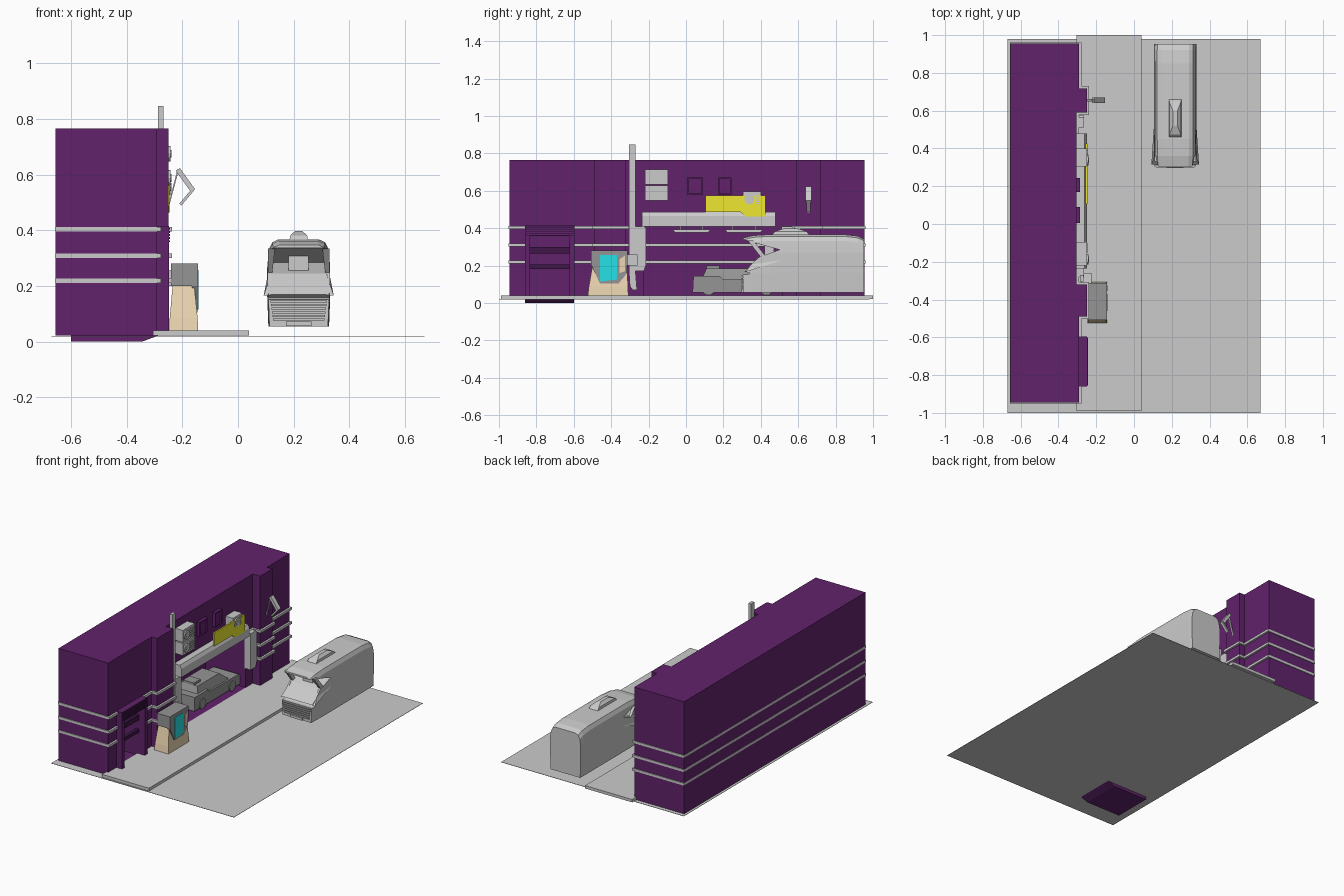
import bpy, bmesh, math
from mathutils import Vector


def mat(name, rgb):
    m = bpy.data.materials.new(name)
    m.diffuse_color = (*rgb, 1)
    return m


PURPLE = mat("purple", (0.12, 0.016, 0.147))
DARK = mat("dark_purple", (0.05, 0.008, 0.065))
YELLOW = mat("yellow", (0.85, 0.8, 0.03))
BEIGE = mat("beige", (0.85, 0.68, 0.45))
CYAN = mat("cyan", (0.02, 0.75, 0.8))
GREY = mat("mid_grey", (0.3, 0.3, 0.3))


def loft(name, rings, m=None):
    """Skin a list of equal-length rings and cap both ends."""
    bm = bmesh.new()
    vs = [[bm.verts.new(p) for p in r] for r in rings]
    n = len(rings[0])
    for a, b in zip(vs, vs[1:]):
        for i in range(n):
            bm.faces.new((a[i], a[(i + 1) % n], b[(i + 1) % n], b[i]))
    bm.faces.new(vs[0])
    bm.faces.new(vs[-1])
    bmesh.ops.recalc_face_normals(bm, faces=bm.faces)
    me = bpy.data.meshes.new(name)
    bm.to_mesh(me)
    bm.free()
    o = bpy.data.objects.new(name, me)
    bpy.context.collection.objects.link(o)
    if m:
        me.materials.append(m)
    return o


def prism(name, pts, axis, lo, hi, m=None):
    """Extrude a 2D outline along an axis."""
    def at(p, t):
        q = list(p)
        q.insert("xyz".index(axis), t)
        return q
    return loft(name, [[at(p, t) for p in pts] for t in (lo, hi)], m)


def box(name, x, y, z, m=None):
    return prism(name, [(x[0], y[0]), (x[1], y[0]), (x[1], y[1]), (x[0], y[1])], "z", *z, m)


def cyl(name, c, r, depth, n=12, m=None):
    """Short disc facing +x."""
    ring = [(c[1] + r * math.cos(i * math.tau / n), c[2] + r * math.sin(i * math.tau / n)) for i in range(n)]
    return prism(name, ring, "x", c[0], c[0] + depth, m)


def strut(name, a, b, w, d, m=None):
    """Bar in the xz plane from a to b, d wide along y."""
    a, b = Vector(a), Vector(b)
    u = (b - a).normalized()
    s = Vector((-u.z, 0, u.x)) * w / 2
    t = Vector((0, d / 2, 0))
    return loft(name, [[p + s + t, p - s + t, p - s - t, p + s - t] for p in (a, b)], m)


def cut(objs, cutter):
    for o in objs:
        md = o.modifiers.new("cut", "BOOLEAN")
        md.operation = "DIFFERENCE"
        md.object = cutter
        bpy.context.view_layer.objects.active = o
        bpy.ops.object.modifier_apply(modifier=md.name)
    bpy.data.objects.remove(cutter)


# ground and pavement
box("ground", (-0.67, 0.67), (-1, 0.98), (0.019, 0.021))
box("pavement", (-0.305, 0.04), (-0.99, 1), (0.022, 0.041))


# building with stepped front, and its wrap-around trims
def plan(o):
    e, p, f = -0.29 + o, -0.25 + o, -0.305 + o
    return [(-0.655 - o * 0.1, -0.945 - o * 0.4), (e, -0.945 - o * 0.4), (e, -0.49 - o), (p, -0.49 - o),
            (p, -0.32 + o), (f, -0.32 + o), (f, 0.59 - o), (p, 0.59 - o), (p, 0.718 + o),
            (e, 0.718 + o), (e, 0.955 + o * 0.4), (-0.655 - o * 0.1, 0.955 + o * 0.4)]


building = prism("building", plan(0), "z", 0.022, 0.765, PURPLE)
trims = [prism("wall_trim", plan(0.013), "z", z - 0.008, z + 0.008) for z in (0.403, 0.309, 0.219)]
surround = box("entrance_surround", (-0.32, -0.248), (-0.86, -0.595), (0.03, 0.415), PURPLE)
cut([building] + trims, box("bay_cutter", (-0.6, -0.1), (-0.225, 0.515), (0.041, 0.41)))
cut([building, surround] + trims, box("door_cutter", (-0.57, -0.1), (-0.835, -0.622), (0.03, 0.36)))
cut(trims, box("trim_cutter", (-0.32, -0.1), (-0.86, -0.595), (0.1, 0.5)))
for z in (0.309, 0.219):
    box("bay_trim", (-0.602, -0.59), (-0.225, 0.515), (z - 0.008, z + 0.008))

# sunken entrance: pit, louvres
prism("entrance_pit", [(-0.6, 0), (-0.345, 0), (-0.28, 0.024), (-0.6, 0.024)], "y", -0.86, -0.6, PURPLE)
for i in range(5):
    z = 0.358 + i * 0.011
    box("entrance_louvre", (-0.26, -0.244), (-0.855, -0.6), (z, z + 0.006), DARK)
for z0, z1 in ((0.265, 0.3), (0.183, 0.205)):
    box("entrance_rail", (-0.31, -0.29), (-0.84, -0.615), (z0, z1), DARK)

# bay side housings, canopy, hanging lights
for y0, y1 in ((-0.28, -0.215), (0.51, 0.575)):
    prism("bay_housing", [(y0, 0.17), (y1 - 0.01, 0.17), (y1, 0.2), (y1, 0.4), (y1 - 0.01, 0.41), (y0, 0.41)],
          "x", -0.31, -0.265)
prism("canopy", [(-0.31, 0.41), (-0.25, 0.41), (-0.25, 0.465), (-0.262, 0.487), (-0.31, 0.487)], "y", -0.235, 0.478)
for y in (-0.06, 0.22):
    prism("bay_light", [(y, 0.378), (y + 0.18, 0.378), (y + 0.19, 0.392), (y - 0.01, 0.392)], "x", -0.38, -0.34)
    for t in (0.03, 0.15):
        box("light_hanger", (-0.364, -0.356), (y + t - 0.004, y + t + 0.004), (0.39, 0.412))
prism("sign_board", [(0.105, 0.487), (0.29, 0.487), (0.32, 0.463), (0.425, 0.463), (0.425, 0.575), (0.105, 0.575)],
      "x", -0.256, -0.246, YELLOW)

# tall pole with bent foot
box("pole", (-0.287, -0.268), (-0.305, -0.27), (0.17, 0.847))
prism("pole_foot", [(-0.305, 0.17), (-0.27, 0.17), (-0.262, 0.07), (-0.285, 0.07), (-0.3, 0.09)], "x", -0.287, -0.268)

# air conditioners
for y, z in ((-0.22, 0.635), (-0.22, 0.548), (0.305, 0.515)):
    w = 0.125 if y < 0 else 0.095
    box("aircon_body", (-0.31, -0.25), (y, y + w), (z, z + 0.08))
    cyl("aircon_fan_ring", (-0.251, y + 0.034, z + 0.04), 0.028, 0.009)
    cyl("aircon_fan_hub", (-0.244, y + 0.034, z + 0.04), 0.014, 0.006, 8)
    for i in range(5):
        zz = z + 0.014 + i * 0.012
        box("aircon_grille", (-0.252, -0.244), (y + 0.068, y + w - 0.008), (zz, zz + 0.006))

# upper windows
for y0, y1 in ((0.005, 0.09), (0.17, 0.243)):
    w = box("window_frame", (-0.32, -0.285), (y0, y1), (0.578, 0.672), PURPLE)
    cut([w], box("pane_cutter", (-0.295, -0.2), (y0 + 0.008, y1 - 0.008), (0.587, 0.663)))

# folding wall arm on the far pillar
strut("arm_rod", (-0.25, 0, 0.485), (-0.214, 0, 0.62), 0.005, 0.012).location.y = 0.655
strut("arm_upper", (-0.216, 0, 0.618), (-0.162, 0, 0.543), 0.018, 0.03).location.y = 0.655
strut("arm_lower", (-0.16, 0, 0.548), (-0.207, 0, 0.492), 0.01, 0.02).location.y = 0.655

# kiosk
def rect(x0, x1, y0, y1, z):
    return [(x0, y0, z), (x1, y0, z), (x1, y1, z), (x0, y1, z)]


loft("kiosk_base", [rect(-0.247, -0.143, -0.525, -0.308, 0.04), rect(-0.245, -0.145, -0.52, -0.31, 0.085),
                    rect(-0.235, -0.157, -0.5, -0.315, 0.2)], BEIGE)
cab = box("kiosk_cabinet", (-0.24, -0.143), (-0.508, -0.312), (0.2, 0.28), GREY)
prism("kiosk_hood", [(-0.505, 0.27), (-0.315, 0.27), (-0.315, 0.16), (-0.36, 0.105), (-0.46, 0.105), (-0.505, 0.2)],
      "x", -0.165, -0.145, GREY)
prism("kiosk_screen", [(-0.46, 0.115), (-0.37, 0.125), (-0.37, 0.257), (-0.46, 0.257)], "x", -0.146, -0.141, CYAN)
prism("kiosk_side_panel", [(-0.355, 0.16), (-0.325, 0.17), (-0.325, 0.255), (-0.355, 0.235)], "x", -0.146, -0.141, BEIGE)
prism("kiosk_bracket", [(-0.25, 0.2), (-0.225, 0.2), (-0.225, 0.26), (-0.28, 0.25)], "y", -0.315, -0.26)

# parked car inside the bay
prism("car_body", [(0.035, 0.055), (0.52, 0.055), (0.53, 0.1), (0.5, 0.125), (0.2, 0.125), (0.18, 0.145), (0.04, 0.145)],
      "x", -0.53, -0.345, GREY)
loft("car_cabin", [rect(-0.52, -0.355, 0.08, 0.42, 0.12), rect(-0.5, -0.375, 0.11, 0.34, 0.185)], GREY)
box("car_roof_unit", (-0.48, -0.4), (0.11, 0.18), (0.18, 0.2), GREY)
for y in (0.12, 0.43):
    for x in (-0.53, -0.36):
        cyl("car_wheel", (x, y, 0.075), 0.034, 0.02, 10, GREY)

# train: lofted body with rounded roof, then the windscreen notch and nose are cut
CX = 0.218


def section(y, top, w):
    half = [(w - 0.004, 0.055), (w, 0.16), (w, 0.27), (w - 0.006, top - 0.035), (w - 0.018, top - 0.01), (w - 0.04, top)]
    return [(CX + x, y, z) for x, z in half] + [(CX - x, y, z) for x, z in reversed(half)]


train = loft("train_body", [section(0.305, 0.348, 0.109), section(0.36, 0.361, 0.112), section(0.45, 0.367, 0.113),
                            section(0.85, 0.366, 0.113), section(0.92, 0.358, 0.113), section(0.952, 0.343, 0.112)])
cut([train], prism("notch_cutter", [(0.28, 0.337), (0.315, 0.337), (0.5, 0.285), (0.39, 0.245), (0.312, 0.17),
                                    (0.345, 0.158), (0.325, 0.152), (0.28, 0.152)], "x", 0, 0.5))

# paired train details
for s in (-1, 1):
    def X(v, s=s):
        return CX + s * v
    loft("train_side_fin", [[(X(0.126), 0.315, 0.165), (X(0.1), 0.315, 0.168), (X(0.1), 0.385, 0.244)],
                            [(X(0.114), 0.5, 0.225), (X(0.1), 0.5, 0.225), (X(0.1), 0.55, 0.275)]])
    loft("windscreen_pillar", [[(X(0.11), 0.33, 0.335), (X(0.085), 0.33, 0.335), (X(0.085), 0.36, 0.335), (X(0.11), 0.36, 0.335)],
                               [(X(0.11), 0.4, 0.245), (X(0.095), 0.4, 0.245), (X(0.095), 0.43, 0.245), (X(0.11), 0.43, 0.245)]])
for i in range(6):
    z = 0.076 + i * 0.013
    w = 0.092 + 0.002 * i
    box("train_grille_bar", (CX - w, CX + w), (0.298, 0.31), (z, z + 0.007))
box("train_coupler", (CX - 0.045, CX + 0.045), (0.296, 0.31), (0.057, 0.073))
loft("windscreen_centre", [rect(CX - 0.036, CX + 0.036, 0.42, 0.47, 0.245), rect(CX - 0.036, CX + 0.036, 0.42, 0.47, 0.322)])
loft("train_roof_pod", [rect(CX - 0.034, CX + 0.034, 0.455, 0.665, 0.36), rect(CX - 0.03, CX + 0.03, 0.475, 0.645, 0.382),
                        rect(CX - 0.012, CX + 0.012, 0.52, 0.6, 0.398)])
